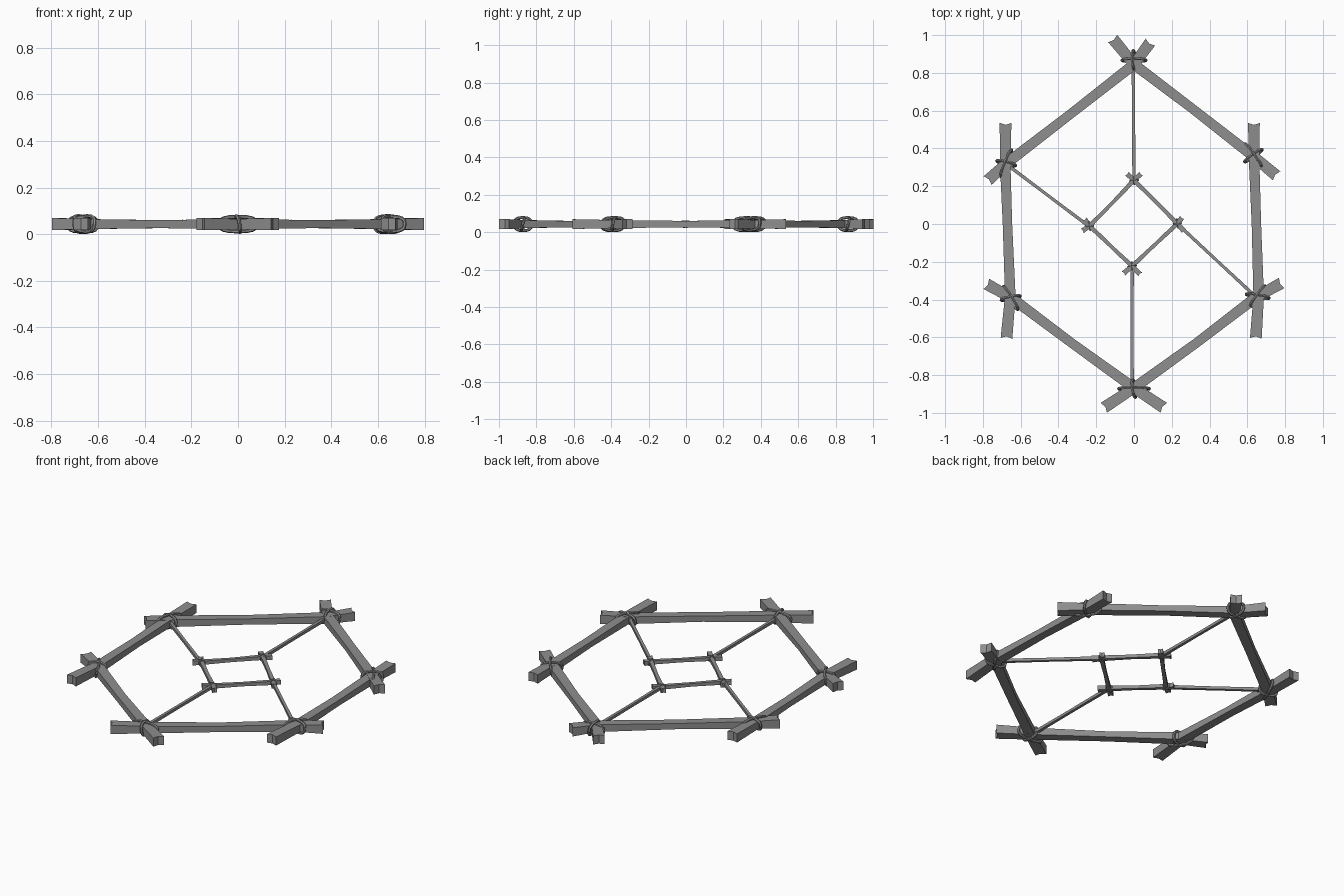
import bpy, bmesh
from math import sin, cos, pi, radians, copysign
from mathutils import Vector

if "Cube" in bpy.data.objects:
    bpy.data.objects.remove(bpy.data.objects["Cube"])

Z = 0.043  # mid height of the frame

grey = bpy.data.materials.new("dark_grey")
grey.diffuse_color = (0.27, 0.27, 0.27, 1)
grey.use_nodes = True
grey.node_tree.nodes["Principled BSDF"].inputs["Base Color"].default_value = grey.diffuse_color


def make_object(name, bm):
    bmesh.ops.recalc_face_normals(bm, faces=bm.faces)
    me = bpy.data.meshes.new(name)
    bm.to_mesh(me)
    bm.free()
    me.materials.append(grey)
    ob = bpy.data.objects.new(name, me)
    bpy.context.collection.objects.link(ob)
    return ob


def stick(name, pts, w_end, w_mid, h_end, h_mid, notch=0.0, z=Z):
    """Square bar swept along a bent line, thicker at the ends, ends notched in."""
    bm = bmesh.new()
    pts = [Vector((x, y, z)) for x, y in pts]
    n = len(pts)
    rings = []
    for i, p in enumerate(pts):
        d = (pts[min(i + 1, n - 1)] - pts[max(i - 1, 0)]).normalized()
        side = Vector((-d.y, d.x, 0))
        t = abs(2 * i / (n - 1) - 1)
        w = (w_mid + (w_end - w_mid) * t) / 2
        h = (h_mid + (h_end - h_mid) * t) / 2
        inward = d * notch * ((i == 0) - (i == n - 1))
        rings.append([bm.verts.new(p + side * a * w + Vector((0, 0, b * h))
                                   + (inward if a == 0 else Vector()))
                      for a, b in ((-1, -1), (0, -1), (1, -1), (1, 1), (0, 1), (-1, 1))])
    for r, s in zip(rings, rings[1:]):
        for k in range(6):
            bm.faces.new((r[k], r[(k + 1) % 6], s[(k + 1) % 6], s[k]))
    for r in (rings[0], rings[-1]):
        bm.faces.new((r[0], r[1], r[4], r[5]))
        bm.faces.new((r[1], r[2], r[3], r[4]))
    return make_object(name, bm)


def lashing(name, x, y, angle, length, height=0.082, r=0.008, tilt=0.008):
    """Upright oval cord loop around a joint; tilt skews top against bottom."""
    bm = bmesh.new()
    a = radians(angle)
    u, v, up = Vector((cos(a), sin(a), 0)), Vector((-sin(a), cos(a), 0)), Vector((0, 0, 1))
    seg, sides = 16, 6
    A, B = length / 2 - r, height / 2 - r
    boxy = lambda c: copysign(abs(c) ** 0.75, c)
    rings = []
    for i in range(seg):
        t = 2 * pi * i / seg
        c = (Vector((x, y, Z)) + u * A * boxy(cos(t)) + up * B * boxy(sin(t))
             + v * tilt * sin(t))
        out = (u * cos(t) * B + up * sin(t) * A).normalized()
        rings.append([bm.verts.new(c + out * r * cos(2 * pi * k / sides)
                                   + v * r * sin(2 * pi * k / sides)) for k in range(sides)])
    for i in range(seg):
        p, q = rings[i], rings[(i + 1) % seg]
        for k in range(sides):
            bm.faces.new((p[k], p[(k + 1) % sides], q[(k + 1) % sides], q[k]))
    return make_object(name, bm)


# six outer beams, overhanging at the corners
beams = {
    "beam_left": [(-.68, .535), (-.682, .32), (-.67, 0), (-.655, -.38), (-.675, -.605)],
    "beam_right": [(.635, .535), (.635, .36), (.648, 0), (.66, -.38), (.645, -.605)],
    "beam_top_left": [(-.775, .23), (-.67, .325), (-.335, .583), (0, .845), (.087, .963)],
    "beam_top_right": [(-.113, .982), (0, .845), (.31, .61), (.63, .36), (.755, .255)],
    "beam_bottom_left": [(-.782, -.317), (-.65, -.39), (-.33, -.63), (0, -.868), (.158, -.973)],
    "beam_bottom_right": [(.782, -.312), (.65, -.385), (.33, -.63), (0, -.868), (-.16, -.973)],
}
for name, pts in beams.items():
    stick(name, pts, 0.062, 0.05, 0.052, 0.034, 0.01)

# small inner square of thin sticks
inner = {
    "inner_top_left": [(.038, .267), (0, .232), (-.118, .108), (-.235, -.01), (-.274, -.037)],
    "inner_top_right": [(-.038, .267), (0, .232), (.118, .115), (.23, .002), (.265, -.038)],
    "inner_bottom_left": [(-.262, .027), (-.235, -.01), (-.12, -.12), (-.01, -.223), (.033, -.267)],
    "inner_bottom_right": [(.255, .035), (.23, .002), (.11, -.11), (-.01, -.223), (-.056, -.262)],
}
for name, pts in inner.items():
    stick(name, pts, 0.028, 0.019, 0.026, 0.018, 0.005)

# thin ties from the inner square to the outer frame
ties = [((-.004, .85), (0, .225)), ((-.68, .32), (-.235, -.015)),
        ((.225, .005), (.655, -.395)), ((-.01, -.225), (-.01, -.87))]
for i, (p, q) in enumerate(ties):
    m = ((p[0] + q[0]) / 2, (p[1] + q[1]) / 2)
    stick(f"tie_{i + 1}", [p, m, q], 0.018, 0.016, 0.018, 0.016)

# crossed cord loops at the outer joints: x, y, (angle, length) twice
joints = [
    (0, .867, (0, .145), (94, .12)),
    (-.677, .322, (-14, .12), (68, .17)),
    (-.653, -.392, (12, .12), (-58, .16)),
    (0, -.872, (0, .18), (98, .11)),
    (.655, -.382, (-10, .14), (55, .15)),
    (.632, .362, (35, .13), (-55, .17)),
]
for i, (x, y, a, b) in enumerate(joints):
    lashing(f"lashing_{i + 1}_a", x, y, a[0], a[1], 0.08)
    lashing(f"lashing_{i + 1}_b", x, y, b[0], b[1], 0.086)

# small cord loops at the inner corners
for i, (x, y, ang) in enumerate([(0, .23, 0), (-.235, -.01, 90), (-.01, -.223, 0), (.23, .003, 90)]):
    lashing(f"inner_lashing_{i + 1}_a", x, y, ang + 8, .055, .04, .003, .003)
    lashing(f"inner_lashing_{i + 1}_b", x, y, ang + 95, .05, .036, .003, .003)
